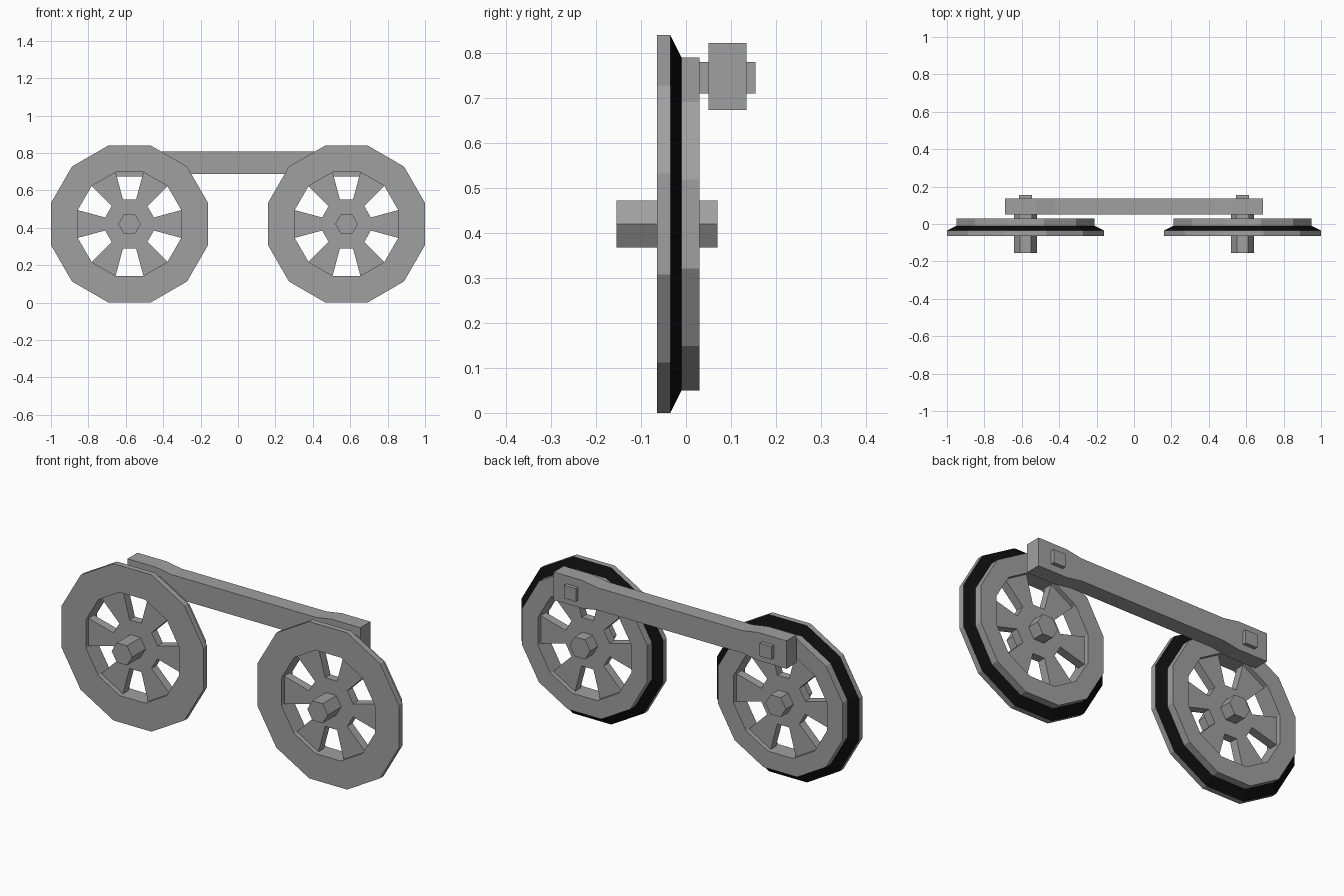
import bpy, bmesh, math

if "Cube" in bpy.data.objects:
    bpy.data.objects.remove(bpy.data.objects["Cube"])

def material(name, rgb):
    m = bpy.data.materials.new(name)
    m.diffuse_color = (*rgb, 1)
    m.use_nodes = True
    m.node_tree.nodes["Principled BSDF"].inputs["Base Color"].default_value = m.diffuse_color
    return m

GREY = material("iron grey", (0.35, 0.35, 0.35))
BLACK = material("black tread", (0.004, 0.004, 0.004))
WHEEL_X, WHEEL_Z = 0.58, 0.42
C15 = math.cos(math.radians(15))

def finish(name, bm, location):
    bmesh.ops.recalc_face_normals(bm, faces=bm.faces)
    me = bpy.data.meshes.new(name)
    bm.to_mesh(me)
    bm.free()
    me.materials.append(GREY)
    me.materials.append(BLACK)
    ob = bpy.data.objects.new(name, me)
    ob.location = location
    bpy.context.collection.objects.link(ob)
    return ob

def add_prism(bm, points, y0, y1):
    """Extrude an x-z outline from y0 to y1."""
    a = [bm.verts.new((x, y0, z)) for x, z in points]
    b = [bm.verts.new((x, y1, z)) for x, z in points]
    bm.faces.new(a)
    bm.faces.new(b[::-1])
    for i in range(len(a)):
        j = (i + 1) % len(a)
        bm.faces.new((a[i], b[i], b[j], a[j]))

def polar(r, degrees):
    t = math.radians(degrees)
    return r * math.cos(t), r * math.sin(t)

def prism(name, points, y0, y1, location):
    bm = bmesh.new()
    add_prism(bm, points, y0, y1)
    return finish(name, bm, location)

def rim(name, location):
    # twelve-sided ring; profile is (flat distance, y), sloped band is black
    profile = [(0.277, -0.065), (0.42, -0.065), (0.42, -0.035),
               (0.37, -0.01), (0.37, 0.03), (0.277, 0.03)]
    bm = bmesh.new()
    rings = []
    for k in range(12):
        ring = []
        for d, y in profile:
            x, z = polar(d / C15, 15 + 30 * k)
            ring.append(bm.verts.new((x, y, z)))
        rings.append(ring)
    n = len(profile)
    for k in range(12):
        p, q = rings[k], rings[(k + 1) % 12]
        for i in range(n):
            j = (i + 1) % n
            f = bm.faces.new((p[i], p[j], q[j], q[i]))
            f.material_index = 1 if i == 2 else 0
    return finish(name, bm, location)

def spokes(name, location):
    # one star outline: hub disc with six flared spokes
    outline = []
    for k in range(6):
        a = 60 * k
        outline += [polar(0.135, a - 15), polar(0.287, a - 15),
                    polar(0.287, a + 15), polar(0.135, a + 15)]
    return prism(name, outline, -0.04, 0.005, location)

for side, label in ((-1, "left"), (1, "right")):
    at = (side * WHEEL_X, 0, WHEEL_Z)
    rim(label + "_wheel_rim", at)
    spokes(label + "_wheel_spokes", at)
    # hexagonal axle stub
    prism(label + "_axle", [polar(0.0605, 60 * k) for k in range(6)], -0.155, 0.07, at)
    # square crank pin through the rod
    h = 0.035
    prism(label + "_crank_pin", [(-h, -h), (h, -h), (h, h), (-h, h)],
          0.02, 0.155, (side * WHEEL_X, 0, 0.745))

# coupling rod with taller ends
half = [(0.69, 0.075), (0.52, 0.075), (0.43, 0.06)]
top = half + [(-x, z) for x, z in reversed(half)]
prism("coupling_rod", top + [(x, -z) for x, z in reversed(top)],
      0.05, 0.135, (0, 0, 0.748))
